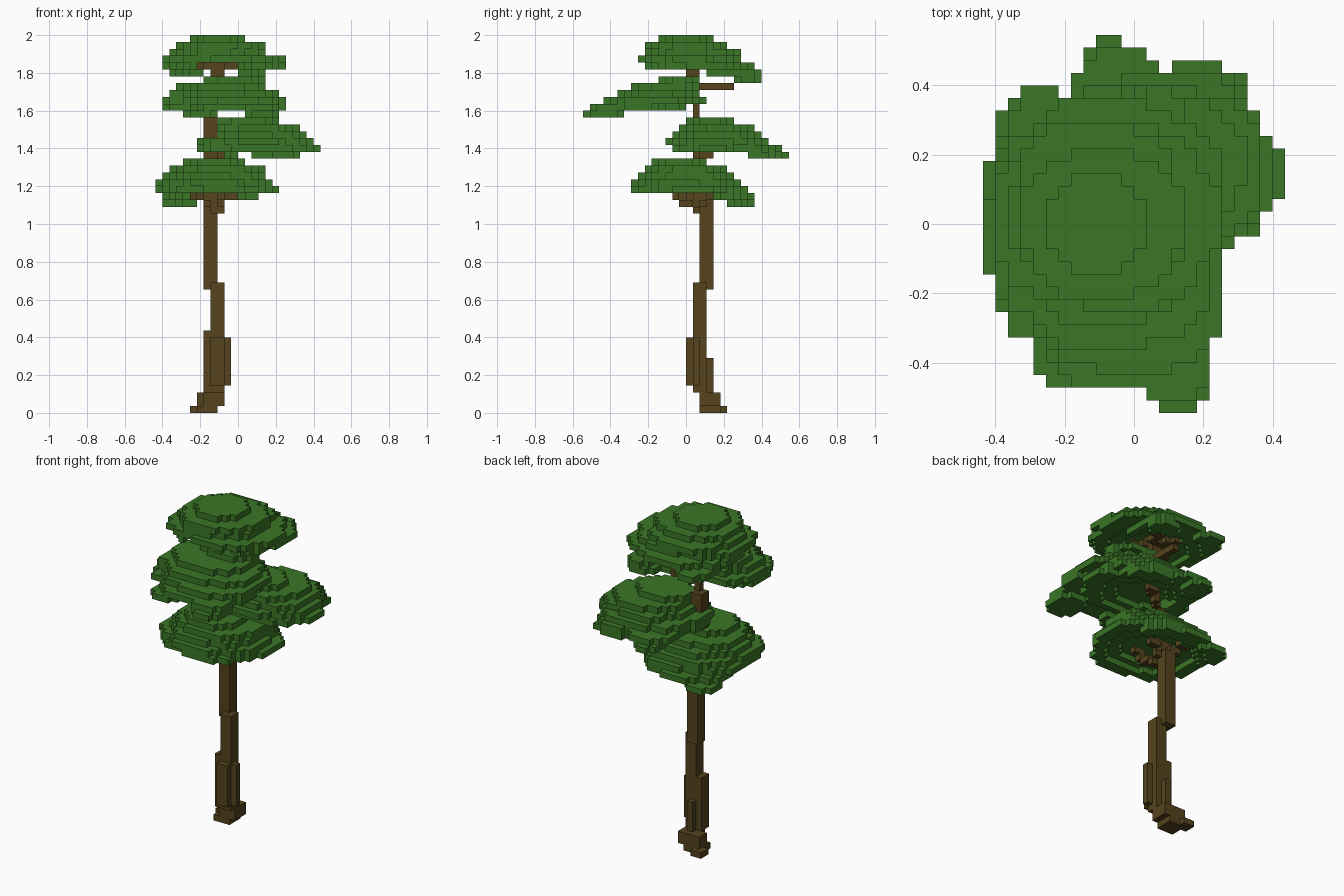
import bpy
import bmesh
import math
from mathutils import Vector

cube = bpy.data.objects.get("Cube")
if cube:
    bpy.data.objects.remove(cube)

UNIT = 2 / 55       # edge of one block
THICKNESS = 3       # leaf shell, in blocks


def make_material(name, colour):
    mat = bpy.data.materials.new(name)
    mat.use_nodes = True
    mat.diffuse_color = (*colour, 1)
    bsdf = mat.node_tree.nodes["Principled BSDF"]
    bsdf.inputs["Base Color"].default_value = (*colour, 1)
    bsdf.inputs["Roughness"].default_value = 0.9
    return mat


leaf_green = make_material("leaf_green", (0.042, 0.18, 0.02))
bark_brown = make_material("bark_brown", (0.089, 0.057, 0.012))


def build_blocks(name, cells, mat):
    """Make a mesh from the exposed sides of a set of blocks."""
    bm = bmesh.new()
    for cell in cells:
        for axis in range(3):
            for side in (0, 1):
                neighbour = list(cell)
                neighbour[axis] += 2 * side - 1
                if tuple(neighbour) in cells:
                    continue
                u, v = (axis + 1) % 3, (axis + 2) % 3
                ring = [(0, 0), (1, 0), (1, 1), (0, 1)]
                verts = []
                for a, b in (ring if side else reversed(ring)):
                    p = Vector(cell)
                    p[axis] += side
                    p[u] += a
                    p[v] += b
                    verts.append(bm.verts.new(p * UNIT))
                bm.faces.new(verts)
    bmesh.ops.remove_doubles(bm, verts=bm.verts, dist=UNIT / 100)
    mesh = bpy.data.meshes.new(name)
    bm.to_mesh(mesh)
    bm.free()
    mesh.materials.append(mat)
    obj = bpy.data.objects.new(name, mesh)
    bpy.context.collection.objects.link(obj)


def oval(x0, x1, y0, y1, z):
    """Blocks of one rounded layer with a slightly ragged edge."""
    cx, cy = (x0 + x1) / 2, (y0 + y1) / 2
    found = set()
    for x in range(x0, x1):
        for y in range(y0, y1):
            dx = (x + 0.5 - cx) / (x1 - x0) * 2
            dy = (y + 0.5 - cy) / (y1 - y0) * 2
            wobble = 1.02 + 0.09 * math.sin(5 * math.atan2(dy, dx) + 2 * z)
            if abs(dx) ** 2.1 + abs(dy) ** 2.1 < wobble:
                found.add((x, y))
    return found


def canopy(name, top, layers):
    """Hollow drooping dome; each layer is one or more ovals, top down."""
    cells, height = set(), {}
    for i, ovals in enumerate(layers):
        z = top - i
        for bounds in ovals:
            for x, y in oval(*bounds, z):
                h = height.setdefault((x, y), z)
                if h - z < THICKNESS:
                    cells.add((x, y, z))
    build_blocks(name, cells, leaf_green)
    return cells


# Leaf canopies
leaves = canopy("top_canopy", 54, [
    [(-7, 1, -4, 4)], [(-9, 4, -6, 6)], [(-10, 4, -6, 8)],
    [(-11, 7, -7, 8)], [(-11, 7, -6, 10)],
    [(-10, -5, 3, 11), (0, 4, 2, 11)], [(-1, 4, 7, 11)]])
leaves |= canopy("front_canopy", 48, [
    [(-5, 4, -4, 2)], [(-9, 4, -8, 2)], [(-10, 6, -10, 2)],
    [(-11, 7, -9, 3), (-8, 7, -12, -1)],
    [(-11, -4, -9, 0), (-8, 7, -13, -2), (0, 6, -14, -7)],
    [(-8, -3, -13, -8), (1, 6, -15, -9)]])
leaves |= canopy("back_canopy", 42, [
    [(-3, 6, 0, 7)], [(-3, 9, -1, 10)], [(-4, 10, -2, 11)],
    [(-6, 11, -3, 12)], [(-6, 12, -2, 9), (-5, 3, 4, 14), (1, 9, 3, 13)],
    [(1, 9, 7, 13), (-4, 0, 10, 15)], [(4, 6, 10, 12)]])
leaves |= canopy("lower_canopy", 36, [
    [(-8, 1, -5, 3)], [(-10, 4, -6, 6)], [(-11, 4, -7, 7)],
    [(-12, 5, -8, 8)], [(-12, 6, -8, 9)],
    [(-11, 3, -2, 10)], [(-11, -6, 5, 10)]])


def box(x0, x1, y0, y1, z0, z1):
    return {(x, y, z) for x in range(x0, x1)
            for y in range(y0, y1) for z in range(z0, z1)}


def limb(start, end):
    """A one-block-thick line of blocks."""
    a, b = Vector(start), Vector(end)
    steps = int((b - a).length * 2) + 1
    return {tuple(round(c) for c in a.lerp(b, i / steps))
            for i in range(steps + 1)}


# Trunk: curved foot, knots, then the leaning stem
trunk = box(-6, -3, 2, 5, 0, 1) | box(-7, -5, 4, 6, 0, 1)
trunk |= box(-5, -2, 2, 5, 1, 3) | box(-6, -4, 3, 5, 1, 3)
trunk |= box(-5, -2, 1, 3, 3, 8) | box(-4, -3, 3, 4, 3, 8)
trunk |= box(-4, -2, 1, 3, 8, 19) | box(-5, -4, 1, 3, 8, 12)
trunk |= box(-2, -1, 1, 2, 4, 11) | box(-4, -2, 0, 1, 4, 11)
trunk |= box(-5, -3, 2, 4, 18, 31) | box(-5, -3, 1, 3, 30, 43)
trunk |= box(-4, -3, 1, 2, 43, 47) | box(-4, -2, 0, 2, 46, 52)
build_blocks("trunk", trunk, bark_brown)

# Branches reaching under each canopy
branches = set()
for start, end in [
        ((-4, 1, 29), (-6, 0, 31)), ((-6, 0, 31), (-8, -2, 32)),
        ((-3, 1, 29), (-3, -2, 31)), ((-3, -2, 32), (-2, -2, 32)),
        ((-4, 2, 30), (1, 4, 32)), ((-4, 2, 31), (-8, 5, 32)),
        ((-4, 2, 36), (-2, 3, 38)), ((-2, 3, 38), (2, 6, 40)),
        ((-4, 1, 45), (-1, -5, 46)), ((-3, 1, 47), (-3, 6, 47)),
        ((-3, 1, 50), (-7, -1, 50)), ((-3, 0, 50), (-1, -1, 50)),
        ((-3, 1, 50), (-1, 5, 50)), ((-3, 1, 50), (-6, 5, 50))]:
    branches |= limb(start, end)
build_blocks("branches", branches - trunk - leaves, bark_brown)
